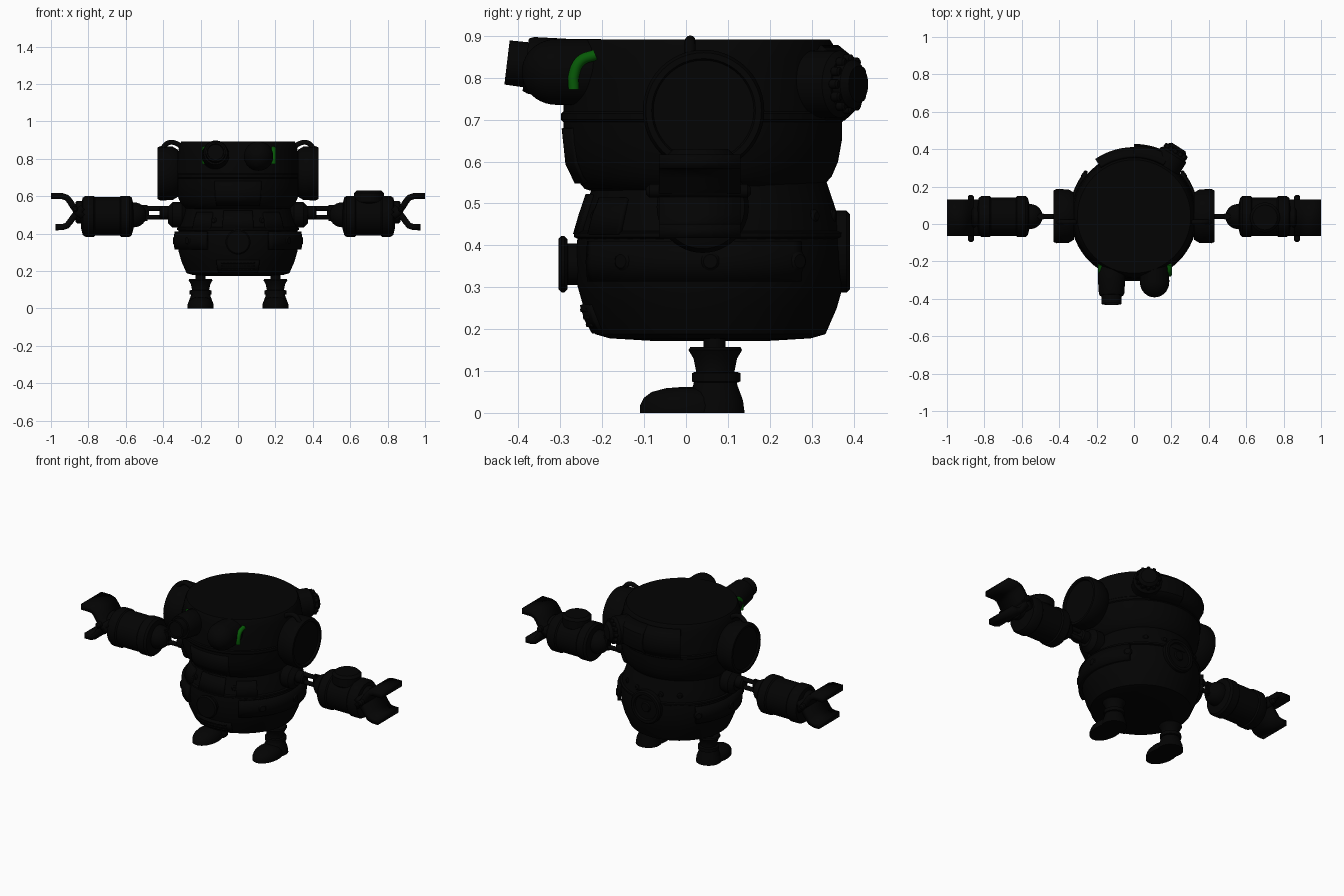
import bpy, bmesh
from math import sin, cos, pi, radians
from mathutils import Vector

if "Cube" in bpy.data.objects:
    bpy.data.objects.remove(bpy.data.objects["Cube"])


def material(name, rgb):
    m = bpy.data.materials.new(name)
    m.use_nodes = True
    m.diffuse_color = (*rgb, 1)
    m.node_tree.nodes["Principled BSDF"].inputs["Base Color"].default_value = (*rgb, 1)
    return m


BLACK = material("near black metal", (0.001, 0.001, 0.001))
GREEN = material("dark green", (0.002, 0.1, 0.002))


def finish(ob, mat=BLACK):
    ob.data.materials.append(mat)
    bpy.ops.object.select_all(action='DESELECT')
    ob.select_set(True)
    bpy.context.view_layer.objects.active = ob
    bpy.ops.object.shade_smooth_by_angle(angle=radians(35))
    return ob


def mesh_object(name, bm, mat=BLACK):
    bmesh.ops.recalc_face_normals(bm, faces=bm.faces)
    me = bpy.data.meshes.new(name)
    bm.to_mesh(me)
    bm.free()
    ob = bpy.data.objects.new(name, me)
    bpy.context.collection.objects.link(ob)
    return finish(ob, mat)


def lathe(name, profile, loc, axis=(0, 0, 1), n=48, scale=(1, 1, 1)):
    """Closed turned solid; profile holds (radius, height along axis)."""
    bm = bmesh.new()
    rings = [[bm.verts.new((r * cos(2 * pi * i / n), r * sin(2 * pi * i / n), h))
              for i in range(n)] for r, h in profile]
    for a, b in zip(rings, rings[1:]):
        for i in range(n):
            j = (i + 1) % n
            bm.faces.new((a[i], a[j], b[j], b[i]))
    bm.faces.new(rings[0])
    bm.faces.new(rings[-1])
    ob = mesh_object(name, bm)
    ob.rotation_euler = Vector(axis).to_track_quat('Z', 'Y').to_euler()
    ob.location, ob.scale = loc, scale
    return ob


def disc(name, r, depth, loc, axis=(0, 0, 1), bevel=0.008):
    b = min(bevel, depth / 3)
    return lathe(name, [(r - b, 0), (r, b), (r, depth - b), (r - b, depth)], loc, axis)


def sheet(name, rows, thick):
    """Grid of points thickened into a curved plate."""
    bm = bmesh.new()
    rows = [[bm.verts.new(p) for p in row] for row in rows]
    for a, b in zip(rows, rows[1:]):
        for i in range(len(a) - 1):
            bm.faces.new((a[i], a[i + 1], b[i + 1], b[i]))
    mod = mesh_object(name, bm).modifiers.new("thickness", 'SOLIDIFY')
    mod.thickness, mod.offset = thick, 0


def arc_plate(name, profile, start, end, cy, thick=0.02, n=24):
    """Curved armour panel; angles in degrees, 0 = front, 90 = left."""
    angles = [radians(start + (end - start) * i / n) for i in range(n + 1)]
    sheet(name, [[(r * sin(a), cy - r * cos(a), z) for a in angles] for r, z in profile], thick)


def tube(name, points, radius, mat=BLACK):
    cu = bpy.data.curves.new(name, 'CURVE')
    cu.dimensions = '3D'
    cu.bevel_depth, cu.use_fill_caps = radius, True
    sp = cu.splines.new('BEZIER')
    sp.bezier_points.add(len(points) - 1)
    for p, co in zip(sp.bezier_points, points):
        p.co = co
        p.handle_left_type = p.handle_right_type = 'AUTO'
    ob = bpy.data.objects.new(name, cu)
    bpy.context.collection.objects.link(ob)
    cu.materials.append(mat)


def box(name, size, loc, bevel=0.008):
    bm = bmesh.new()
    bmesh.ops.create_cube(bm, size=1)
    bmesh.ops.scale(bm, vec=size, verts=bm.verts)
    bmesh.ops.bevel(bm, geom=bm.edges[:], offset=bevel, segments=2, affect='EDGES')
    mesh_object(name, bm).location = loc


def dome(r, h, steps=10):
    return [(r * cos(pi / 2 * i / steps) + 0.0005, h * sin(pi / 2 * i / steps))
            for i in range(steps + 1)]


# Body and head shells
HY, BY = 0.04, 0.058
lathe("body", [(0.14, 0.172), (0.24, 0.178), (0.275, 0.188), (0.302, 0.25), (0.319, 0.31),
               (0.322, 0.38), (0.314, 0.44), (0.295, 0.5), (0.278, 0.55)], (0, BY, 0), n=64)
lathe("head", [(0.25, 0.525), (0.282, 0.535), (0.308, 0.565), (0.323, 0.6), (0.332, 0.65),
               (0.333, 0.695), (0.338, 0.70), (0.338, 0.715), (0.333, 0.72), (0.327, 0.80),
               (0.318, 0.85), (0.31, 0.882), (0.303, 0.892)], (0, HY, 0), n=64)
lathe("waist_band", [(0.316, 0.415), (0.325, 0.42), (0.325, 0.43), (0.313, 0.435)], (0, BY, 0))
arc_plate("rear_head_plate", [(0.332, 0.705), (0.358, 0.75), (0.361, 0.79), (0.35, 0.83),
                              (0.318, 0.87)], 178, 214, HY)
arc_plate("rear_head_bulge", [(0.332, 0.705), (0.37, 0.74), (0.378, 0.785), (0.368, 0.83),
                              (0.318, 0.87)], 150, 180, HY)
arc_plate("jaw_plate", [(0.3, 0.55), (0.322, 0.595), (0.331, 0.68)], -22, 22, HY, 0.012)
arc_plate("chest_plate", [(0.318, 0.425), (0.305, 0.47), (0.288, 0.52)], -15, 15, BY)
arc_plate("lower_vent", [(0.274, 0.195), (0.291, 0.225), (0.302, 0.26)], -22, 22, BY)
for z in (0.21, 0.228, 0.246):
    r = 0.284 + (z - 0.21) * 0.38
    arc_plate("vent_slat", [(r + 0.006, z - 0.004), (r + 0.008, z + 0.004)], -17, 17, BY, 0.012)

# Front wheel and rear hatch
disc("front_boss", 0.05, 0.07, (0, -0.22, 0.355), (0, -1, 0))
disc("front_wheel", 0.067, 0.022, (0, -0.283, 0.355), (0, -1, 0))
lathe("rear_hatch", [(0.098, 0), (0.098, 0.07), (0.09, 0.078), (0.075, 0.078), (0.07, 0.066),
                     (0.03, 0.066), (0.025, 0.074), (0.005, 0.074)], (0, 0.313, 0.385), (0, 1, 0))

# Gear valve on the back of the head
axis = Vector((0.54, 0.84, 0)).normalized()
base = Vector((0, HY, 0.785))
disc("valve_housing", 0.08, 0.11, base + axis * 0.295, axis, 0.015)
disc("valve_cap", 0.058, 0.06, base + axis * 0.382, axis, 0.015)
side = axis.cross(Vector((0, 0, 1)))
for i in range(12):
    a = 2 * pi * i / 12
    rim = side * cos(a) * 0.06 + Vector((0, 0, 0.06 * sin(a)))
    disc("valve_tooth", 0.011, 0.025, base + axis * 0.4 + rim, axis, 0.004)

# Telescopic eye and domed eye
lathe("telescope_eye", [(0.066, 0.03), (0.073, 0.04), (0.073, 0.1), (0.068, 0.175), (0.063, 0.187),
                        (0.054, 0.187), (0.053, 0.232), (0.044, 0.232), (0.042, 0.222),
                        (0.002, 0.222)], (-0.12, -0.197, 0.809), (0, -1, 0.12))
lathe("domed_eye", [(0.078, -0.14)] + dome(0.078, 0.082), (0.11, -0.31, 0.814), (0, -1, 0))

for s, tag in ((1, "left_"), (-1, "right_")):
    # Green strips beside the eyes
    x = 0.19 if s > 0 else -0.18
    tube(tag + "eye_strip", [(x, -0.268, 0.772), (x, -0.268, 0.805),
                             (x, -0.252, 0.84), (x, -0.216, 0.855)], 0.013, GREEN)

    # Ear drum with raised rim and a top loop
    lathe(tag + "ear", [(0.125, 0), (0.143, 0.03), (0.145, 0.095), (0.138, 0.11), (0.124, 0.11),
                        (0.12, 0.1), (0.002, 0.1)], (s * 0.32, 0.042, 0.722), (s, 0, 0))
    tube(tag + "ear_loop", [(s * 0.30, 0.01, 0.86), (s * 0.33, 0.01, 0.882),
                            (s * 0.37, 0.01, 0.886), (s * 0.41, 0.01, 0.85)], 0.013)

    # Body armour and rivets
    arc_plate(tag + "side_plate", [(0.33, 0.315), (0.334, 0.36), (0.33, 0.41)], s * 30, s * 130, BY)
    arc_plate(tag + "chest_strap", [(0.32, 0.425), (0.307, 0.47), (0.29, 0.51)], s * 27, s * 48, BY)
    for angle in (52, 90, 128):
        a = radians(angle)
        d = Vector((s * sin(a), -cos(a), 0))
        disc(tag + "rivet", 0.023, 0.02, Vector((0, BY, 0.362)) + d * 0.328, d)
    for angle in (25, 145, 165):
        a = radians(angle)
        d = Vector((s * sin(a), -cos(a), 0))
        disc(tag + "small_rivet", 0.016, 0.018, Vector((0, BY, 0.47)) + d * 0.293, d)

    # Shoulder, twin arm rods and elbow
    disc(tag + "shoulder", 0.068, 0.1, (s * 0.275, 0.04, 0.5), (s, 0, 0), 0.025)
    disc(tag + "shoulder_pin", 0.035, 0.09, (s * 0.33, 0.04, 0.51), (s, 0, 0))
    for z in (0.487, 0.533):
        tube(tag + "arm_rod", [(s * 0.35, 0.04, z), (s * 0.56, 0.04, z)], 0.013)
    box(tag + "arm_hinge", (0.05, 0.03, 0.085), (s * 0.50, 0.04, 0.51))
    lathe(tag + "elbow", [(0.066, -0.04)] + dome(0.066, 0.066), (s * 0.555, 0.04, 0.50), (-s, 0, 0))

    # Forearm with collars
    lathe(tag + "forearm", [(0.07, 0), (0.1, 0.008), (0.11, 0.02), (0.11, 0.065), (0.103, 0.072),
                            (0.103, 0.205), (0.11, 0.212), (0.11, 0.255), (0.1, 0.27), (0.06, 0.28)],
          (s * 0.56, 0.04, 0.492), (s, 0, 0))
    disc(tag + "wrist", 0.06, 0.045, (s * 0.825, 0.035, 0.515), (s, 0, 0))

    # Claw hinge and two broad curved jaws
    disc(tag + "claw_hinge", 0.016, 0.25, (s * 0.872, -0.095, 0.53), (0, 1, 0))
    for up, name, reach, mid in ((1, "upper_jaw", 1.0, 0.6), (-1, "lower_jaw", 0.975, 0.434)):
        path = [(0.83, 0.515 - up * 0.025), (0.86, 0.515), (0.882, 0.515 + up * 0.03),
                (0.897, mid - up * 0.03), (0.915, mid - up * 0.008), (0.94, mid), (reach, mid)]
        sheet(tag + name, [[(s * x, y, z) for y in (-0.065, 0.13)] for x, z in path], 0.033)

    # Leg, boot shaft, ankle cuff and toe
    disc(tag + "leg", 0.026, 0.06, (s * 0.2, 0.068, 0.14))
    lathe(tag + "boot", [(0.07, 0), (0.066, 0.03), (0.053, 0.065), (0.046, 0.1), (0.052, 0.13),
                         (0.064, 0.15), (0.06, 0.157), (0.02, 0.15)], (s * 0.2, 0.07, 0))
    lathe(tag + "ankle_cuff", [(0.05, 0.072), (0.058, 0.075), (0.058, 0.095), (0.05, 0.098)],
          (s * 0.2, 0.072, 0))
    lathe(tag + "toe", [(0.07, 0), (0.07, 0.018), (0.064, 0.036), (0.052, 0.05), (0.03, 0.059),
                        (0.005, 0.062)], (s * 0.2, 0, 0), scale=(1, 1.57, 1))

# Round cap on top of the left forearm
disc("forearm_cap", 0.08, 0.075, (0.70, 0.035, 0.555), bevel=0.014)
